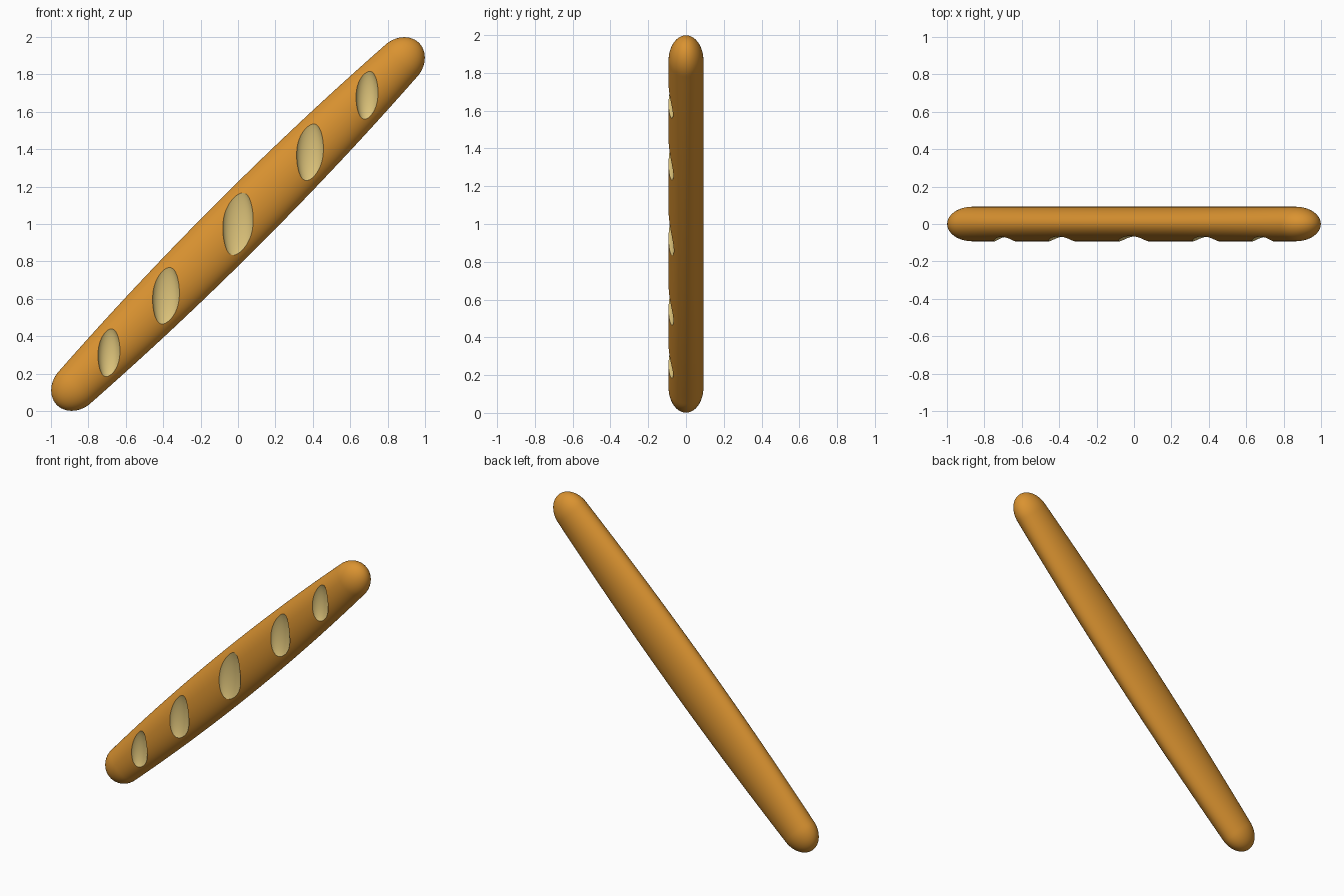
import bpy, bmesh, math
from mathutils import Matrix, Vector

if "Cube" in bpy.data.objects:
    bpy.data.objects.remove(bpy.data.objects["Cube"])


def material(name, rgb):
    m = bpy.data.materials.new(name)
    m.diffuse_color = (*rgb, 1)
    m.use_nodes = True
    m.node_tree.nodes["Principled BSDF"].inputs["Base Color"].default_value = m.diffuse_color
    return m


crust = material("golden crust", (0.70, 0.29, 0.03))
crumb = material("pale crumb", (0.74, 0.56, 0.20))

CAP_START, CAP_LEN, DEPTH, SIDES = 1.222, 0.147, 0.0925, 64
TILT = Matrix.Translation((0, 0, 1)) @ Matrix.Rotation(-math.pi / 4, 4, 'Y')


def add_object(name, bm):
    bmesh.ops.recalc_face_normals(bm, faces=bm.faces)
    me = bpy.data.meshes.new(name)
    bm.to_mesh(me)
    bm.free()
    me.materials.append(crust)
    me.materials.append(crumb)
    ob = bpy.data.objects.new(name, me)
    bpy.context.collection.objects.link(ob)
    return ob


# Loaf: elliptical rings along the diagonal, gently swollen middle, rounded tips
stations = [(CAP_START * i / 20, 1.0) for i in range(-20, 21)]
cap = [(CAP_START + CAP_LEN * math.sin(a), math.cos(a))
       for a in (math.pi / 2 * i / 14 for i in range(1, 14))]
stations = [(-u, s) for u, s in reversed(cap)] + stations + cap

bm = bmesh.new()
rings = []
for u, s in stations:
    w = 0.16 - 0.026 * min(abs(u), CAP_START) ** 2
    rings.append([bm.verts.new(TILT @ Vector((u, s * DEPTH * math.cos(t), s * w * math.sin(t))))
                  for t in (math.tau * k / SIDES for k in range(SIDES))])
for a, b in zip(rings, rings[1:]):
    for k in range(SIDES):
        n = (k + 1) % SIDES
        bm.faces.new((a[k], a[n], b[n], b[k]))
for ring, sign in ((rings[0], -1), (rings[-1], 1)):
    tip = bm.verts.new(TILT @ Vector((sign * (CAP_START + CAP_LEN), 0, 0)))
    for k in range(SIDES):
        bm.faces.new((ring[k], ring[(k + 1) % SIDES], tip))
loaf = add_object("baguette", bm)

# Scored slashes: upright ellipsoids carved out of the front
bm = bmesh.new()
for x, size in ((-0.69, 0.72), (-0.385, 0.88), (0, 1), (0.385, 0.88), (0.69, 0.72)):
    place = (Matrix.Translation((x, -0.1, 1 + x))
             @ Matrix.Diagonal((0.084 * size, 0.05, 0.215 * size, 1)))
    bmesh.ops.create_uvsphere(bm, u_segments=48, v_segments=32, radius=1, matrix=place)
for f in bm.faces:
    f.material_index = 1
cutter = add_object("slash_cutter", bm)
cutter.hide_render = True

mod = loaf.modifiers.new("slashes", 'BOOLEAN')
mod.operation = 'DIFFERENCE'
mod.solver = 'EXACT'
mod.object = cutter
bpy.context.view_layer.objects.active = loaf
loaf.select_set(True)
bpy.ops.object.modifier_apply(modifier=mod.name)
bpy.data.objects.remove(cutter)
bpy.ops.object.shade_smooth_by_angle(angle=math.radians(25))
